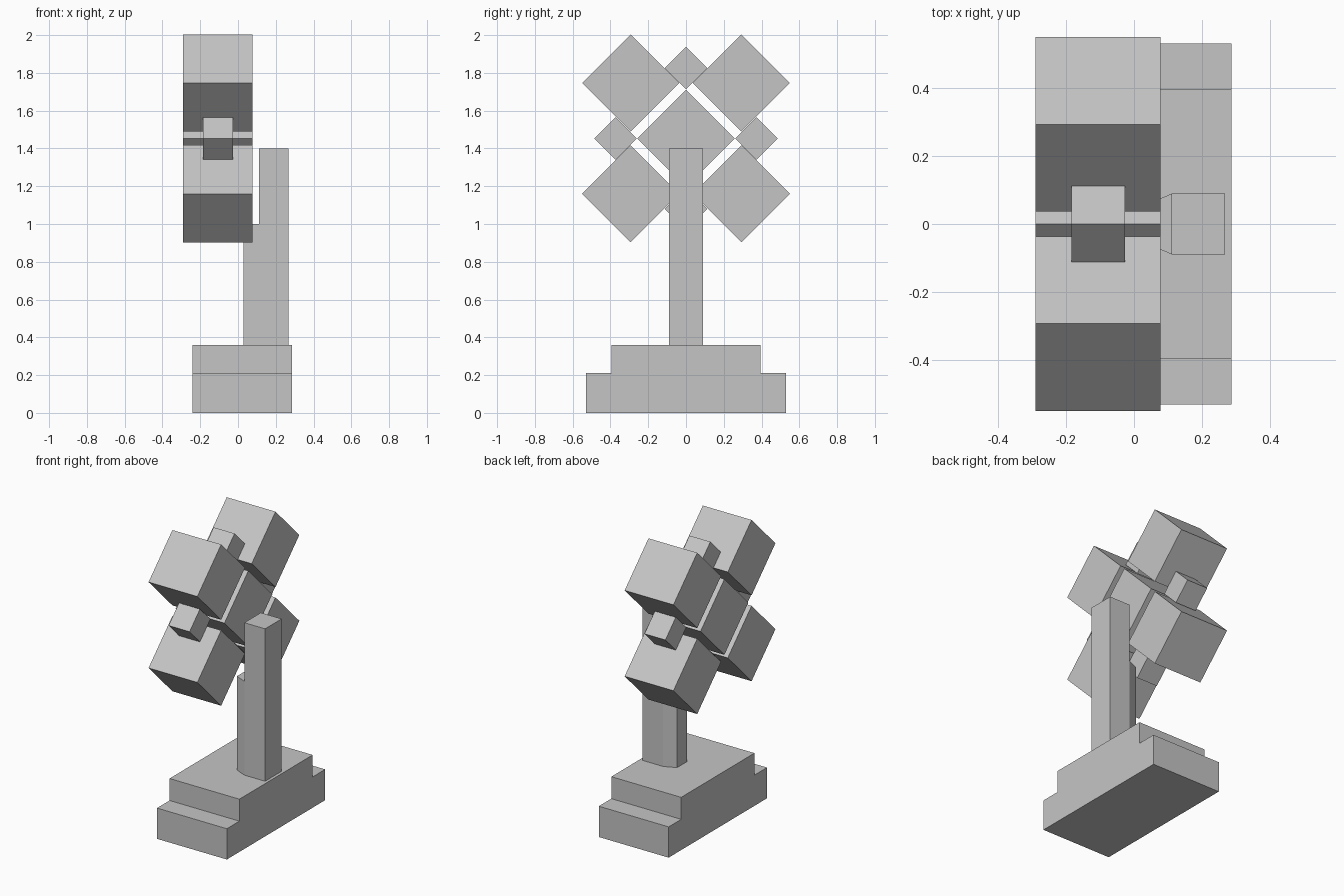
import bpy
import math

if "Cube" in bpy.data.objects:
    bpy.data.objects.remove(bpy.data.objects["Cube"])

grey = bpy.data.materials.new("plain grey")
grey.diffuse_color = (0.56, 0.56, 0.56, 1)
grey.use_nodes = True
grey.node_tree.nodes["Principled BSDF"].inputs["Base Color"].default_value = grey.diffuse_color


def prism(name, outline, axis, lo, hi):
    """Extrude a 2D outline along x (outline in y,z), or z (outline in x,y)."""
    def place(p, h):
        return (h, p[0], p[1]) if axis == "x" else (p[0], p[1], h)
    n = len(outline)
    verts = [place(p, lo) for p in outline] + [place(p, hi) for p in outline]
    faces = [list(range(n))[::-1], list(range(n, 2 * n))]
    faces += [(i, (i + 1) % n, n + (i + 1) % n, n + i) for i in range(n)]
    mesh = bpy.data.meshes.new(name)
    mesh.from_pydata(verts, [], faces)
    mesh.materials.append(grey)
    obj = bpy.data.objects.new(name, mesh)
    bpy.context.collection.objects.link(obj)
    return obj


def diamond(name, y, z, r, lo, hi):
    """Block standing on its edge, r is half its diagonal."""
    return prism(name, [(y + r, z), (y, z + r), (y - r, z), (y, z - r)], "x", lo, hi)


# Stepped base
half = [(0.53, 0), (0.53, 0.21), (0.395, 0.21), (0.395, 0.36)]
prism("base", half + [(-y, z) for y, z in reversed(half)], "x", -0.24, 0.287)

# Post and the tapered brace on its inner side
prism("post", [(0.11, -0.089), (0.267, -0.089), (0.267, 0.089), (0.11, 0.089)],
      "z", 0.36, 1.40)
prism("post_brace", [(0.03, -0.054), (0.11, -0.089), (0.11, 0.089), (0.03, 0.054)],
      "z", 0.36, 1.0)

# Wheel: hub block, four large blocks and four small blocks between them
CZ, BIG, SMALL = 1.453, 0.258, 0.112
diamond("hub_block", 0, CZ, BIG, -0.29, 0.078)
for i in range(4):
    a = math.pi / 2 * i
    c, s = math.cos(a), math.sin(a)
    diamond("small_block", 0.373 * c, CZ + 0.373 * s, SMALL, -0.184, -0.026)
    d = a + math.pi / 4
    reach = 0.293 * math.sqrt(2)
    diamond("large_block", reach * math.cos(d), CZ + reach * math.sin(d),
            0.257, -0.29, 0.078)
